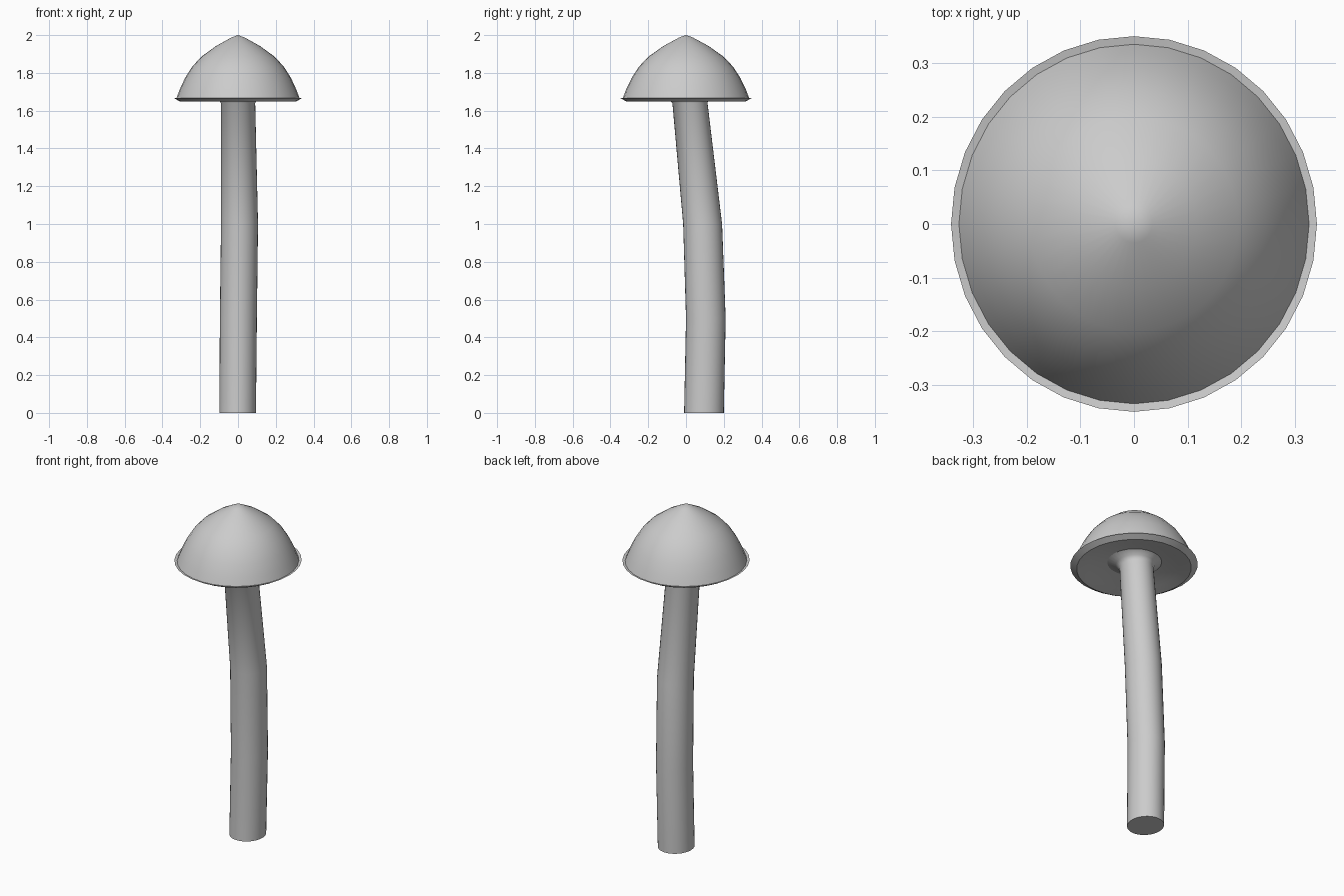
import bpy, bmesh
from math import sin, cos, tau, radians

if "Cube" in bpy.data.objects:
    bpy.data.objects.remove(bpy.data.objects["Cube"])


def loft(name, rings, sides, cap_start=False, cap_end=False, angle=40):
    """Skin elliptical rings (cx, cy, z, rx, ry); a zero radius makes a tip."""
    bm = bmesh.new()
    loops = []
    for cx, cy, z, rx, ry in rings:
        if rx == 0:
            loops.append([bm.verts.new((cx, cy, z))] * sides)
        else:
            loops.append([bm.verts.new((cx + rx * cos(tau * i / sides),
                                        cy + ry * sin(tau * i / sides), z))
                          for i in range(sides)])
    for a, b in zip(loops, loops[1:]):
        for i in range(sides):
            j = (i + 1) % sides
            quad = list(dict.fromkeys((a[i], a[j], b[j], b[i])))
            bm.faces.new(quad)
    if cap_start:
        bm.faces.new(loops[0][::-1])
    if cap_end:
        bm.faces.new(loops[-1])
    bmesh.ops.recalc_face_normals(bm, faces=bm.faces)
    mesh = bpy.data.meshes.new(name)
    bm.to_mesh(mesh)
    bm.free()
    obj = bpy.data.objects.new(name, mesh)
    bpy.context.collection.objects.link(obj)
    bpy.ops.object.select_all(action='DESELECT')
    obj.select_set(True)
    bpy.context.view_layer.objects.active = obj
    bpy.ops.object.shade_smooth_by_angle(angle=radians(angle))
    return obj


# Bent stem, flaring where it meets the underside of the cap
loft("stem", [(-0.002, 0.095, 0.0, 0.097, 0.105),
              (0.002, 0.105, 0.5, 0.098, 0.105),
              (0.008, 0.088, 1.0, 0.098, 0.103),
              (0.0, 0.021, 1.64, 0.091, 0.093),
              (0.0, 0.012, 1.665, 0.105, 0.108),
              (0.0, 0.005, 1.685, 0.15, 0.154)], 32, cap_start=True, cap_end=True, angle=75)

# Cap: pointed dome, thin upturned lip and slightly hollow underside
profile = [(0, 2.0), (0.035, 1.988), (0.12, 1.942), (0.20, 1.885),
           (0.25, 1.832), (0.288, 1.773), (0.318, 1.71), (0.335, 1.665),
           (0.35, 1.668), (0.315, 1.648), (0.25, 1.66), (0.15, 1.683), (0, 1.69)]
loft("cap", [(0, 0, z, r * 0.974, r) for r, z in profile], 32)
